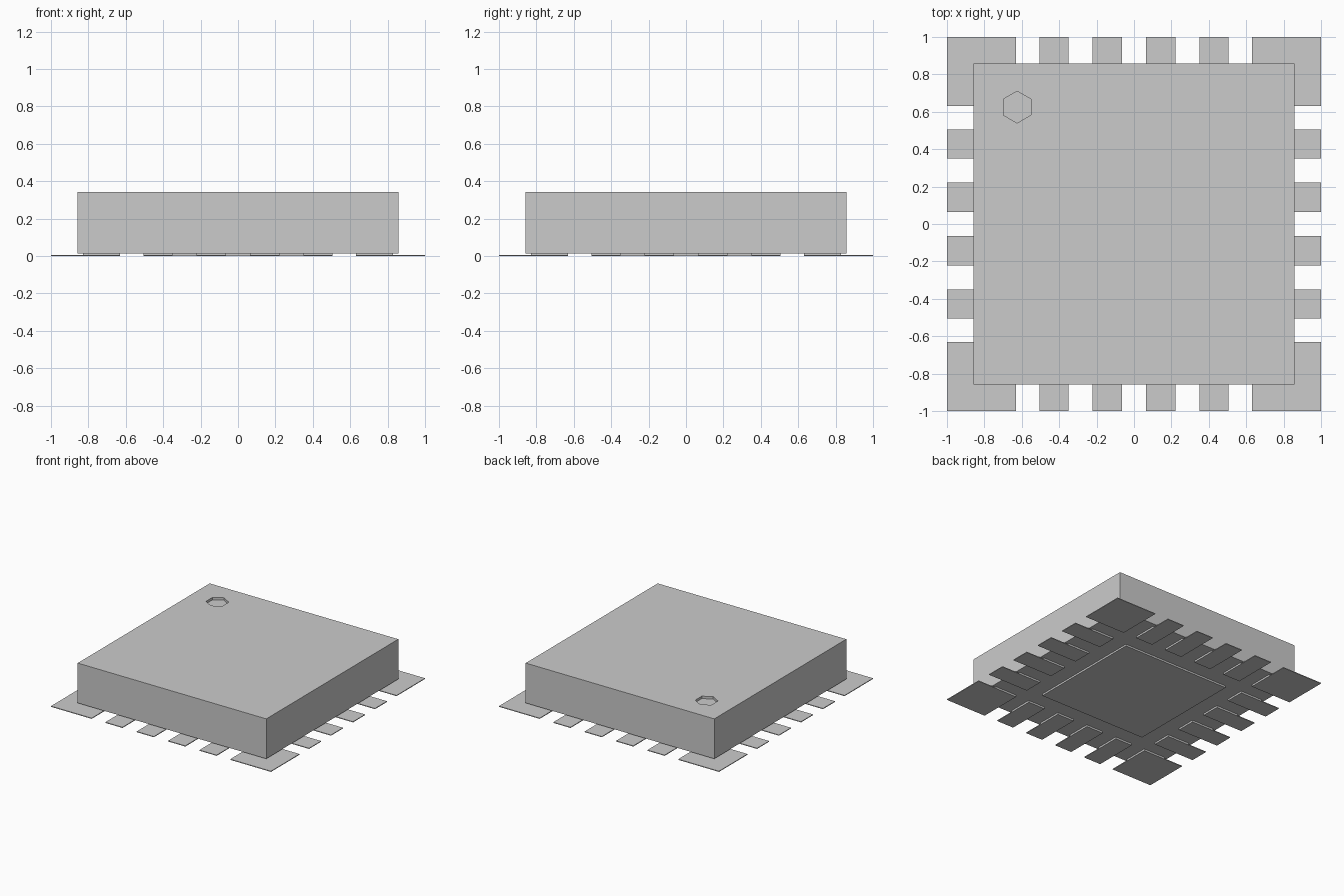
import bpy
import bmesh
from mathutils import Matrix

if "Cube" in bpy.data.objects:
    bpy.data.objects.remove(bpy.data.objects["Cube"], do_unlink=True)

# One plain grey for the whole part
GREY = (0.6, 0.6, 0.6, 1)
grey = bpy.data.materials.new("light_grey")
grey.use_nodes = True
grey.diffuse_color = GREY
grey.node_tree.nodes["Principled BSDF"].inputs["Base Color"].default_value = GREY

BODY = 0.857               # half width of the package
BASE, TOP = 0.015, 0.343   # underside and top of the package
SHEET = 0.006              # thickness of the flat lands
INNER = 0.63               # inner end of the lands
TERMINAL_END = 0.83        # outer end of the package terminals
PIN_HALF = 0.078
PIN_CENTRES = (-0.428, -0.143, 0.143, 0.428)


def add_box(bm, x0, x1, y0, y1, z0, z1, turn=0):
    size = Matrix.Diagonal((x1 - x0, y1 - y0, z1 - z0, 1))
    place = Matrix.Translation(((x0 + x1) / 2, (y0 + y1) / 2, (z0 + z1) / 2))
    spin = Matrix.Rotation(turn * 1.5707963, 4, "Z")
    bmesh.ops.create_cube(bm, size=1, matrix=spin @ place @ size)


def finish(name, bm):
    mesh = bpy.data.meshes.new(name)
    bm.to_mesh(mesh)
    bm.free()
    mesh.materials.append(grey)
    obj = bpy.data.objects.new(name, mesh)
    bpy.context.collection.objects.link(obj)
    return obj


def contact_ring(name, outer, z0, z1):
    """Square corner contacts and four pin contacts on every side."""
    bm = bmesh.new()
    for turn in range(4):
        add_box(bm, INNER, outer, INNER, outer, z0, z1, turn)
        for c in PIN_CENTRES:
            add_box(bm, INNER, outer, c - PIN_HALF, c + PIN_HALF, z0, z1, turn)
    return finish(name, bm)


# Flat lands and the raised terminals between them and the package
contact_ring("lands", 1, 0, SHEET)
contact_ring("terminals", TERMINAL_END, SHEET, BASE)

# Large central pad
bm = bmesh.new()
add_box(bm, -0.49, 0.49, -0.49, 0.49, 0, BASE)
finish("centre_pad", bm)

# Package block
bm = bmesh.new()
add_box(bm, -BODY, BODY, -BODY, BODY, BASE, TOP)
body = finish("package_body", bm)

# Shallow six-sided orientation mark sunk into the top
bm = bmesh.new()
bmesh.ops.create_cone(bm, cap_ends=True, segments=6, radius1=0.085, radius2=0.085,
                      depth=0.04, matrix=Matrix.Translation((-0.625, 0.625, TOP)))
cutter = finish("mark_cutter", bm)
cutter.hide_render = True
cut = body.modifiers.new("mark", "BOOLEAN")
cut.operation = "DIFFERENCE"
cut.solver = "EXACT"
cut.object = cutter
bpy.context.view_layer.objects.active = body
bpy.ops.object.modifier_apply(modifier=cut.name)
bpy.data.objects.remove(cutter, do_unlink=True)
